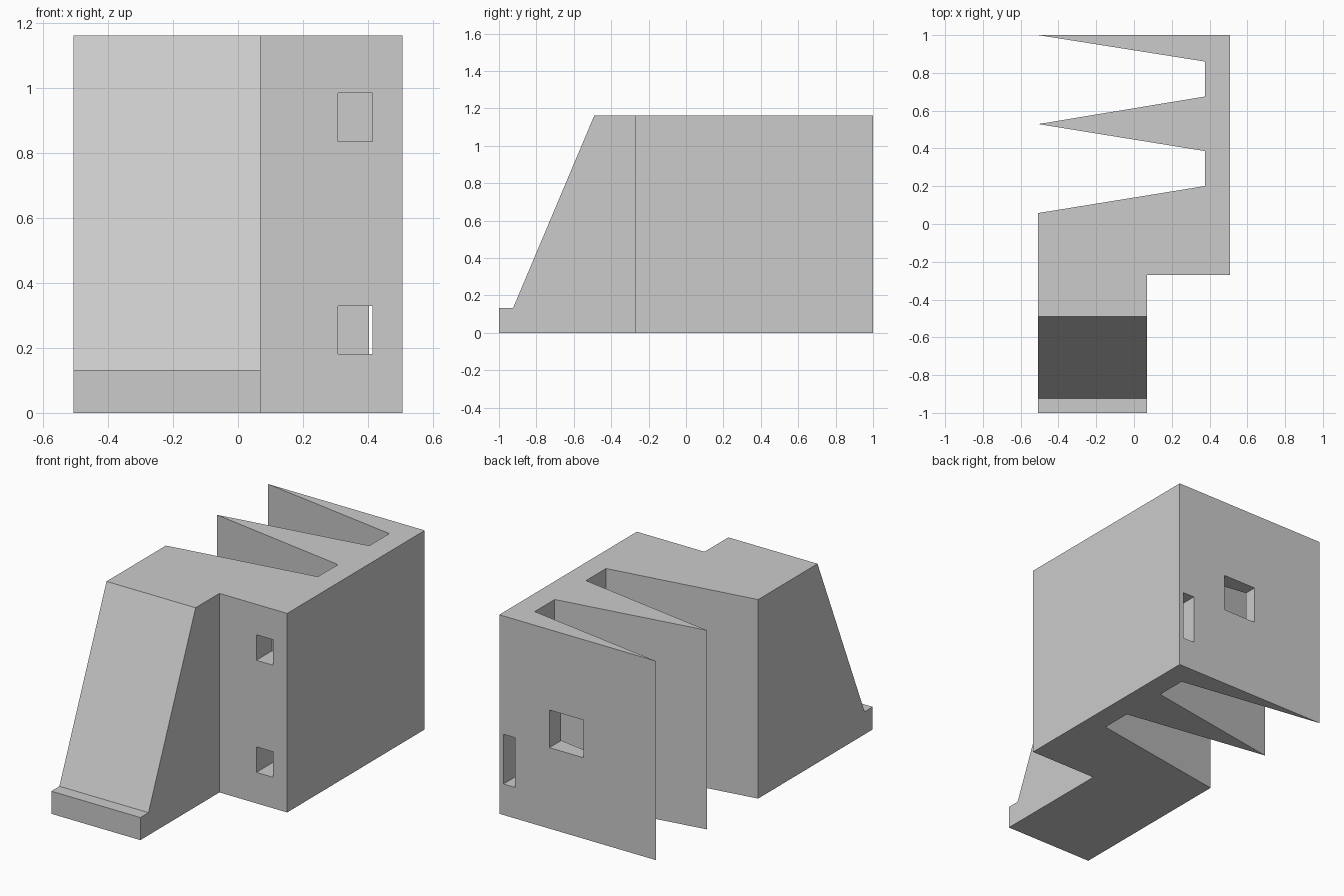
import bpy
import bmesh
from mathutils import Vector

cube = bpy.data.objects.get("Cube")
if cube:
    bpy.data.objects.remove(cube, do_unlink=True)

grey = bpy.data.materials.new("plain grey")
grey.use_nodes = True
colour = (0.6, 0.6, 0.6, 1)
grey.diffuse_color = colour
grey.node_tree.nodes["Principled BSDF"].inputs["Base Color"].default_value = colour

W, H = 0.507, 1.163      # half width, height
STEP = 0.069             # left edge of the buttress
SPINE = 0.376            # inner side of the spine wall
FRONT = -0.27            # front of the main block


def prism(name, points, direction):
    """Extrude a closed outline along a direction."""
    bm = bmesh.new()
    face = bm.faces.new([bm.verts.new(p) for p in points])
    ext = bmesh.ops.extrude_face_region(bm, geom=[face])
    moved = [v for v in ext["geom"] if isinstance(v, bmesh.types.BMVert)]
    bmesh.ops.translate(bm, verts=moved, vec=Vector(direction))
    bmesh.ops.recalc_face_normals(bm, faces=bm.faces)
    mesh = bpy.data.meshes.new(name)
    bm.to_mesh(mesh)
    bm.free()
    mesh.materials.append(grey)
    obj = bpy.data.objects.new(name, mesh)
    bpy.context.collection.objects.link(obj)
    return obj


def cut(body, cutter):
    """Subtract the cutter from the body and remove it."""
    cutter.hide_render = True
    mod = body.modifiers.new("cut", "BOOLEAN")
    mod.operation = "DIFFERENCE"
    mod.solver = "EXACT"
    mod.object = cutter
    bpy.context.view_layer.objects.active = body
    bpy.ops.object.modifier_apply(modifier=mod.name)
    bpy.data.objects.remove(cutter, do_unlink=True)


def box_cut(body, x, y, z):
    """Cut a box given by its ranges."""
    outline = [(x[0], y[0], z[0]), (x[1], y[0], z[0]), (x[1], y[0], z[1]), (x[0], y[0], z[1])]
    cut(body, prism("cutter", outline, (0, y[1] - y[0], 0)))


# Block plan with two tapered bays between pointed fins
plan = [(-W, -1), (STEP, -1), (STEP, FRONT), (W, FRONT), (W, 1), (-W, 1),
        (SPINE, 0.86), (SPINE, 0.675), (-W, 0.529),
        (SPINE, 0.386), (SPINE, 0.201), (-W, 0.058)]
body = prism("finned_block", [(x, y, 0) for x, y in plan], (0, 0, H))

# Sloped buttress with a low toe
slope = [(-1.1, 0.132), (-0.925, 0.132), (-0.49, H), (-0.49, 1.3), (-1.1, 1.3)]
cut(body, prism("slope_cutter", [(-0.7, y, z) for y, z in slope], (1, 0, 0)))

# Square front pockets, the lower one meeting the slot from the back
box_cut(body, (0.308, 0.415), (-0.4, FRONT + 0.145), (0.836, 0.985))
box_cut(body, (0.308, 0.415), (-0.4, 0.0), (0.181, 0.33))
box_cut(body, (0.404, 0.48), (-0.05, 1.1), (0.181, 0.472))

# Square window through the back fin
box_cut(body, (-0.037, 0.183), (0.8, 1.1), (0.473, 0.693))
